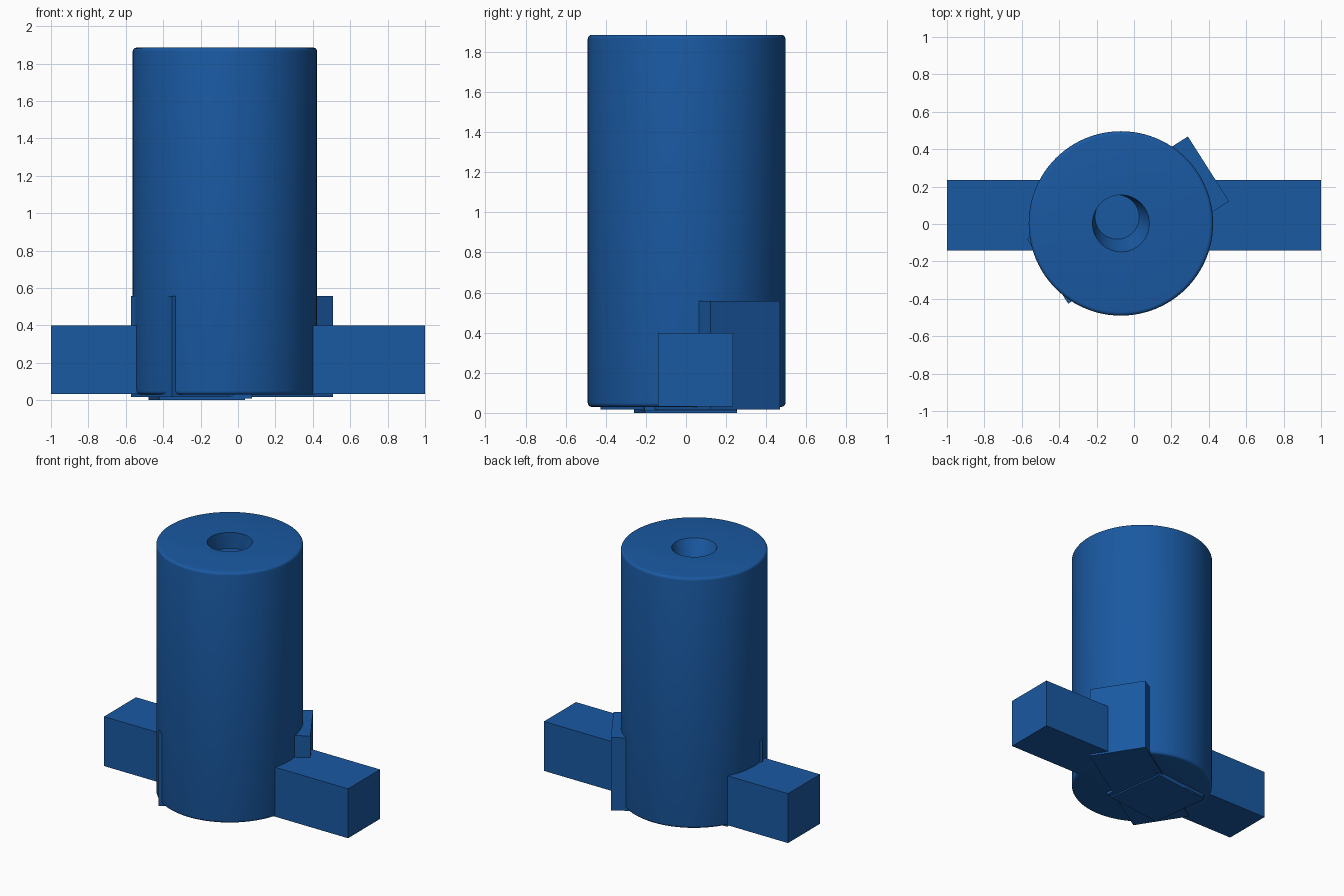
import bpy, bmesh
from math import cos, sin, pi, radians

if "Cube" in bpy.data.objects:
    bpy.data.objects.remove(bpy.data.objects["Cube"])

SEG = 96


def finish(bm, name, smooth=False):
    bmesh.ops.recalc_face_normals(bm, faces=bm.faces[:])
    me = bpy.data.meshes.new(name)
    bm.to_mesh(me)
    bm.free()
    ob = bpy.data.objects.new(name, me)
    bpy.context.collection.objects.link(ob)
    mat_slot(ob)
    if smooth:
        bpy.ops.object.select_all(action='DESELECT')
        ob.select_set(True)
        bpy.context.view_layer.objects.active = ob
        bpy.ops.object.shade_smooth_by_angle(angle=radians(35))
    return ob


def mat_slot(ob):
    mat = bpy.data.materials.get("blue") or bpy.data.materials.new("blue")
    mat.diffuse_color = (0.01, 0.10, 0.36, 1)
    mat.use_nodes = True
    mat.node_tree.nodes["Principled BSDF"].inputs["Base Color"].default_value = mat.diffuse_color
    ob.data.materials.append(mat)


def lofted(name, rings):
    """Skin a stack of circles (cx, cy, radius, z) and cap both ends."""
    bm = bmesh.new()
    loops = [[bm.verts.new((cx + r * cos(2 * pi * i / SEG), cy + r * sin(2 * pi * i / SEG), z))
              for i in range(SEG)] for cx, cy, r, z in rings]
    for a, b in zip(loops, loops[1:]):
        for i in range(SEG):
            j = (i + 1) % SEG
            bm.faces.new((a[i], a[j], b[j], b[i]))
    bm.faces.new(loops[0])
    bm.faces.new(loops[-1])
    return finish(bm, name, True)


def box(name, centre, size, z0, z1, angle=0):
    bm = bmesh.new()
    bmesh.ops.create_cube(bm, size=1)
    bmesh.ops.scale(bm, vec=(size[0], size[1], z1 - z0), verts=bm.verts)
    ob = finish(bm, name)
    ob.location = (centre[0], centre[1], (z0 + z1) / 2)
    ob.rotation_euler.z = radians(angle)
    return ob


# Upright barrel with rounded rims and a skewed, tapering recess in the top
X, Y, R, B, Z0, Z1 = -0.07, 0.003, 0.493, 0.02, 0.03, 1.885
bevel = [(R - B + B * sin(t * pi / 8), B - B * cos(t * pi / 8)) for t in range(5)]
outer = [(X, Y, r, Z0 + h) for r, h in bevel] + [(X, Y, r, Z1 - h) for r, h in reversed(bevel)]
recess = [(X, Y, 0.152, Z1), (-0.09, 0.037, 0.118, Z1 - 0.12)]
lofted("barrel", outer + recess)

# Crossing blocks through the foot of the barrel
box("cross_bar", (0, 0.047), (2.0, 0.375), 0.032, 0.398)
box("angled_block", (-0.032, 0.021), (1.02, 0.41), 0.018, 0.558, 32.5)

# Thin pads just visible underneath
box("upper_pad", (-0.195, 0), (0.5, 0.46), 0.01, 0.3, 5)
box("bottom_pad", (-0.22, -0.003), (0.462, 0.462), 0.0, 0.3, 7)
